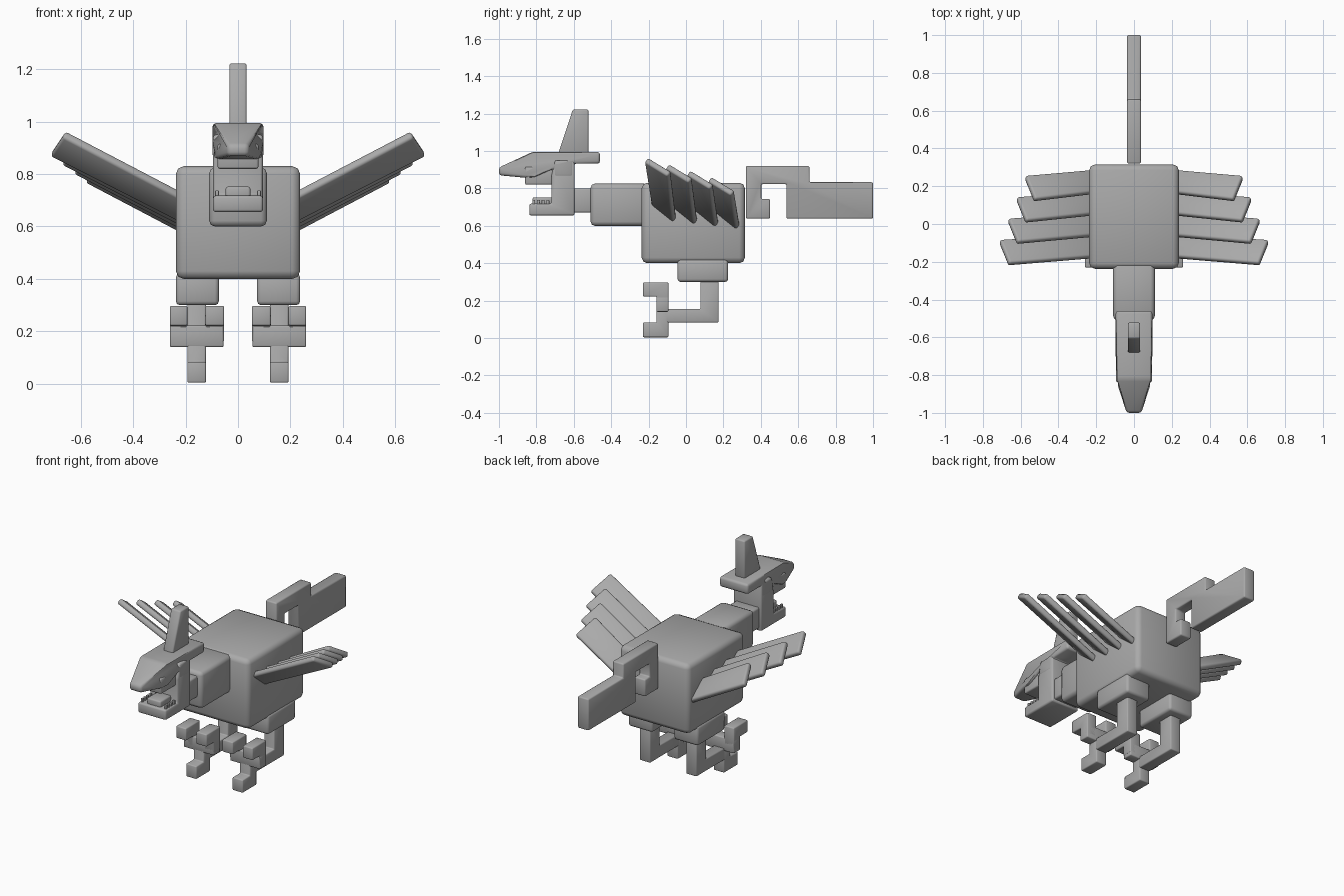
import bpy, bmesh, math
from mathutils import Vector

if "Cube" in bpy.data.objects:
    bpy.data.objects.remove(bpy.data.objects["Cube"])

grey = bpy.data.materials.new("mid grey")
grey.diffuse_color = (0.4, 0.4, 0.4, 1)
grey.use_nodes = True
grey.node_tree.nodes["Principled BSDF"].inputs["Base Color"].default_value = grey.diffuse_color


def solid(name, ring_a, ring_b, bevel, shape=None):
    """Closed solid between two matching outlines, with rounded edges."""
    bm = bmesh.new()
    a = [bm.verts.new(p) for p in ring_a]
    b = [bm.verts.new(p) for p in ring_b]
    bm.faces.new(a)
    bm.faces.new(b)
    for i in range(len(a)):
        j = (i + 1) % len(a)
        bm.faces.new((a[i], a[j], b[j], b[i]))
    if shape:
        for v in bm.verts:
            shape(v.co)
    bmesh.ops.recalc_face_normals(bm, faces=bm.faces[:])
    bmesh.ops.bevel(bm, geom=bm.edges[:], offset=bevel, segments=2,
                    profile=0.5, affect='EDGES', clamp_overlap=True)
    bmesh.ops.recalc_face_normals(bm, faces=bm.faces[:])
    mesh = bpy.data.meshes.new(name)
    bm.to_mesh(mesh)
    bm.free()
    mesh.materials.append(grey)
    ob = bpy.data.objects.new(name, mesh)
    bpy.context.collection.objects.link(ob)
    return ob


def prism(name, outline, x0, x1, bevel, shape=None):
    """Side outline (y, z) extruded along x."""
    return solid(name, [(x0, y, z) for y, z in outline],
                 [(x1, y, z) for y, z in outline], bevel, shape)


def box(name, x0, x1, y0, y1, z0, z1, bevel=0.008):
    return prism(name, [(y0, z0), (y1, z0), (y1, z1), (y0, z1)], x0, x1, bevel)


# Body and neck
box("body", -.237, .237, -.237, .315, .40, .83, .03)
box("neck", -.11, .11, -.51, -.2, .60, .825, .022)
box("neck_joint", -.08, .08, -.62, -.48, .67, .80, .01)


# Head: brow with tapered beak, skull with lower jaw, recessed upper jaw
def taper(co):
    if co.y < -.82:
        co.x *= 1 - .6 * (-.82 - co.y) / .18


prism("brow_and_beak",
      [(-1, .87), (-1, .912), (-.82, .995), (-.46, .995), (-.46, .932),
       (-.6, .932), (-.6, .86), (-.71, .86), (-.71, .905), (-.81, .86), (-.86, .857)],
      -.097, .097, .014, taper)
prism("skull_and_lower_jaw",
      [(-.595, .95), (-.595, .655), (-.838, .655), (-.838, .718), (-.72, .718), (-.72, .865),
       (-.70, .95)], -.095, .095, .01)
box("upper_jaw", -.078, .078, -.86, -.69, .82, .915)
box("tongue", -.047, .047, -.82, -.71, .70, .752)
for s in (-1, 1):
    for i in range(4):
        y = -.822 + .025 * i
        box("tooth", s * .08 - .007, s * .08 + .007, y, y + .016, .71, .738, .003)
prism("crest", [(-.685, .98), (-.605, 1.222), (-.522, 1.222), (-.522, .98)],
      -.033, .033, .008)

# Hooked tail
prism("tail",
      [(.32, .92), (.66, .92), (.66, .833), (1, .833), (1, .638), (.537, .638),
       (.537, .823), (.403, .823), (.403, .743), (.45, .743), (.45, .638), (.32, .638)],
      -.037, .037, .008)

for s in (-1, 1):
    # Legs and clawed feet
    def leg(name, x0, x1, *rest):
        box(name, *sorted((s * x0, s * x1)), *rest)

    leg("thigh", .073, .237, -.045, .225, .30, .42, .015)
    prism("shin_and_foot",
          [(.077, .31), (.174, .31), (.174, .083), (-.11, .083), (-.11, .155), (.077, .155)],
          s * .122, s * .193, .006)
    prism("middle_claw",
          [(-.23, .004), (-.094, .004), (-.094, .15), (-.158, .15), (-.158, .083),
           (-.23, .083)], s * .122, s * .193, .006)
    leg("toe_bar", .055, .26, -.158, -.094, .14, .222, .006)
    for x0, x1 in ((.053, .125), (.193, .26)):
        prism("upper_claw",
              [(-.23, .297), (-.23, .222), (-.158, .222), (-.158, .16), (-.094, .16),
               (-.094, .297)], s * x0, s * x1, .006)

    # Wing feathers: overlapping tilted slats, shorter towards the back
    for i in range(4):
        dx, dy, dt, dr = -.045 * i, .113 * i, -.034 * i, -.013 * i
        fi = Vector((.235, -.178 + dy, .730 + dr))
        ft = Vector((.662 + dx, -.213 + dy, .953 + dt))
        rt = Vector((.712 + dx, -.09 + dy, .878 + dt))
        ri = Vector((.235, -.06 + dy, .635 + dr))
        n = (ft - fi).cross(ri - fi).normalized() * .017
        fi -= (ft - fi) * .1
        ri -= (rt - ri) * .1
        quad = [fi, ft, rt, ri]
        flip = Vector((s, 1, 1))
        solid("wing_feather", [(p + n) * flip for p in quad],
              [(p - n) * flip for p in quad], .011)

# Smooth the rounded edges only
bpy.ops.object.select_all(action='SELECT')
bpy.context.view_layer.objects.active = bpy.data.objects["body"]
bpy.ops.object.shade_smooth_by_angle(angle=math.radians(50))
